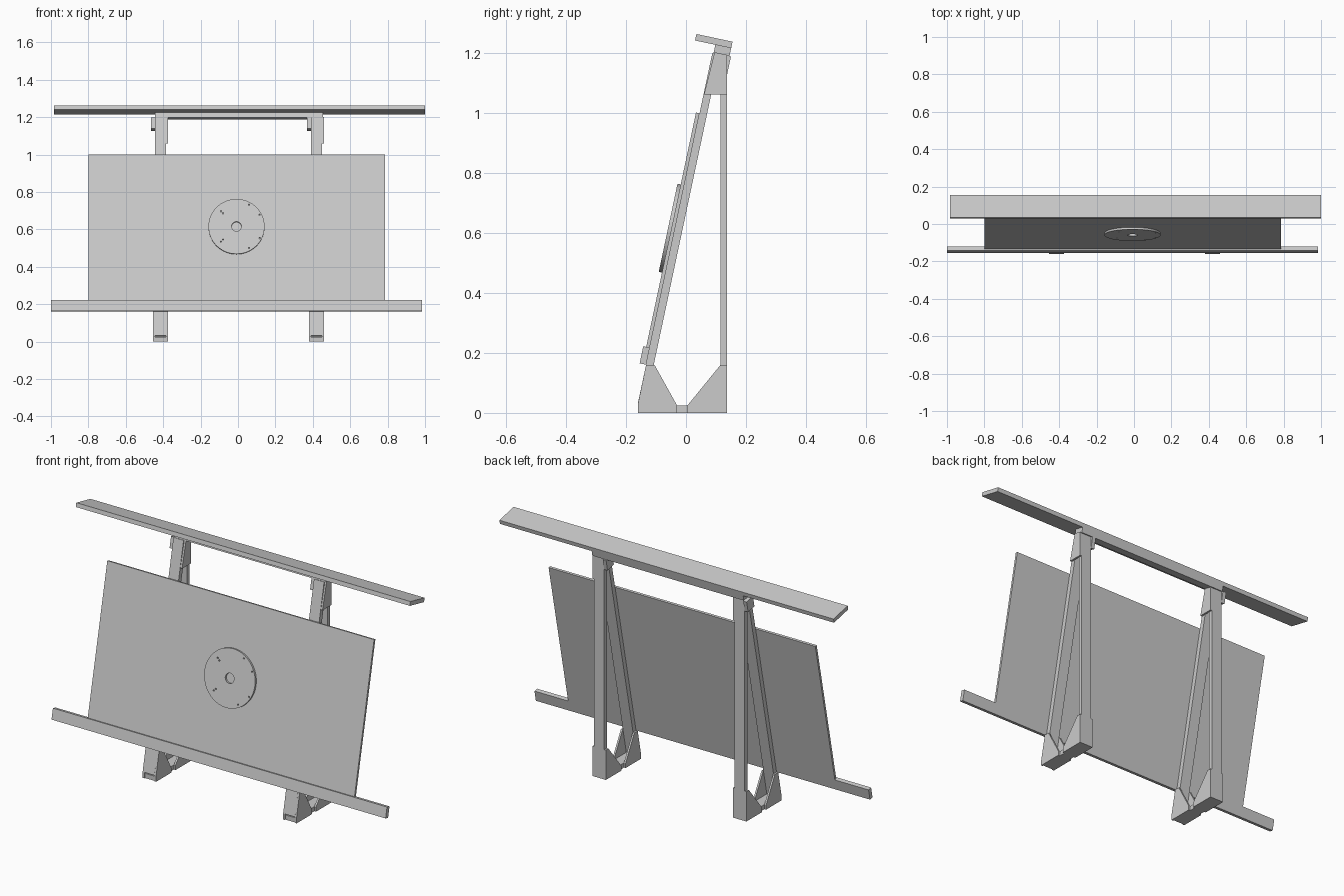
import bpy, bmesh
from math import radians, cos, sin
from mathutils import Matrix, Vector

cube = bpy.data.objects.get("Cube")
if cube:
    bpy.data.objects.remove(cube, do_unlink=True)

grey = bpy.data.materials.new("light_grey")
grey.use_nodes = True
grey.diffuse_color = (0.6, 0.6, 0.6, 1)
grey.node_tree.nodes["Principled BSDF"].inputs["Base Color"].default_value = (0.6, 0.6, 0.6, 1)

# Leaning frame: local y runs backward, local z runs up the front leg
LEAN = Matrix.Translation((0, -0.167, 0)) @ Matrix.Rotation(radians(-12), 4, 'X')
UPRIGHT = Matrix.Identity(4)


def finish(name, bm, matrix=UPRIGHT):
    bmesh.ops.recalc_face_normals(bm, faces=bm.faces)
    mesh = bpy.data.meshes.new(name)
    bm.to_mesh(mesh)
    bm.free()
    mesh.materials.append(grey)
    obj = bpy.data.objects.new(name, mesh)
    obj.matrix_world = matrix
    bpy.context.collection.objects.link(obj)
    return obj


def box(name, x, y, z, matrix=UPRIGHT):
    bm = bmesh.new()
    bmesh.ops.create_cube(bm, size=1)
    for v in bm.verts:
        for i, (lo, hi) in enumerate((x, y, z)):
            v.co[i] = hi if v.co[i] > 0 else lo
    return finish(name, bm, matrix)


def plate(name, profile, x0, x1):
    """Side profile in y, z extruded across x."""
    bm = bmesh.new()
    face = bm.faces.new([bm.verts.new((x0, y, z)) for y, z in profile])
    new = bmesh.ops.extrude_face_region(bm, geom=[face])["geom"]
    bmesh.ops.translate(bm, vec=(x1 - x0, 0, 0),
                        verts=[v for v in new if isinstance(v, bmesh.types.BMVert)])
    return finish(name, bm)


def add_cylinder(bm, x, y, z, radius, depth, segments):
    m = Matrix.Translation((x, y, z)) @ Matrix.Rotation(radians(90), 4, 'X')
    bmesh.ops.create_cone(bm, cap_ends=True, segments=segments, radius1=radius,
                          radius2=radius, depth=depth, matrix=m)


# Long boards and the panel resting on the lower rail
box("lower_rail", (-1, 0.985), (-0.022, 0), (0.164, 0.222), LEAN)
box("panel", (-0.8, 0.785), (-0.012, 0), (0.222, 1.02), LEAN)
box("top_board", (-0.985, 1), (-0.065, 0.058), (1.254, 1.276), LEAN)
box("cross_bar", (-0.445, 0.455), (0.004, 0.058), (1.226, 1.254), LEAN)

# Round disc with a centre hole and small screw holes
cx, cz = -0.008, 0.625
bm = bmesh.new()
add_cylinder(bm, cx, -0.0175, cz, 0.15, 0.011, 64)
disc = finish("disc", bm, LEAN)
bm = bmesh.new()
add_cylinder(bm, cx, -0.02, cz, 0.026, 0.04, 32)
for side in (-1, 1):
    for dx, dz in ((-0.083, 0.083), (-0.072, 0.072), (0.067, 0.118), (0.124, 0.064)):
        add_cylinder(bm, cx + dx, -0.02, cz + side * dz, 0.004, 0.04, 10)
cutter = finish("disc_hole_cutter", bm, LEAN)
cutter.hide_render = True
mod = disc.modifiers.new("holes", 'BOOLEAN')
mod.operation = 'DIFFERENCE'
mod.solver = 'EXACT'
mod.object = cutter
bpy.context.view_layer.objects.active = disc
disc.select_set(True)
bpy.ops.object.modifier_apply(modifier=mod.name)
bpy.data.objects.remove(cutter, do_unlink=True)
bpy.ops.object.shade_smooth_by_angle(angle=radians(30))

# Two matching support frames
front_gusset = [(-0.16, 0), (-0.16, 0.03), (-0.133, 0.16), (-0.105, 0.16),
                (-0.03, 0.025), (-0.03, 0)]
back_gusset = [(0.005, 0), (0.005, 0.025), (0.115, 0.16), (0.137, 0.16), (0.137, 0)]
top_gusset = [(0.06, 1.06), (0.137, 1.06), (0.137, 1.192), (0.095, 1.201)]
for label, c in (("right", -0.415), ("left", 0.42)):
    x = (c - 0.03, c + 0.03)
    box(label + "_front_leg", x, (0, 0.025), (0.033, 1.226), LEAN)
    box(label + "_back_post", x, (0.115, 0.137), (0, 1.192))
    box(label + "_base_block", x, (-0.155, 0.136), (0, 0.025))
    for side, s in (("outer", -1), ("inner", 1)):
        x0, x1 = c + s * 0.03, c + s * 0.04
        plate(f"{label}_{side}_front_gusset", front_gusset, x0, x1)
        plate(f"{label}_{side}_back_gusset", back_gusset, x0, x1)
    plate(label + "_top_gusset", top_gusset, c + 0.03, c + 0.04)
    box(label + "_top_clip", (c - 0.05, c - 0.03), (0.008, 0.063), (1.166, 1.226), LEAN)
